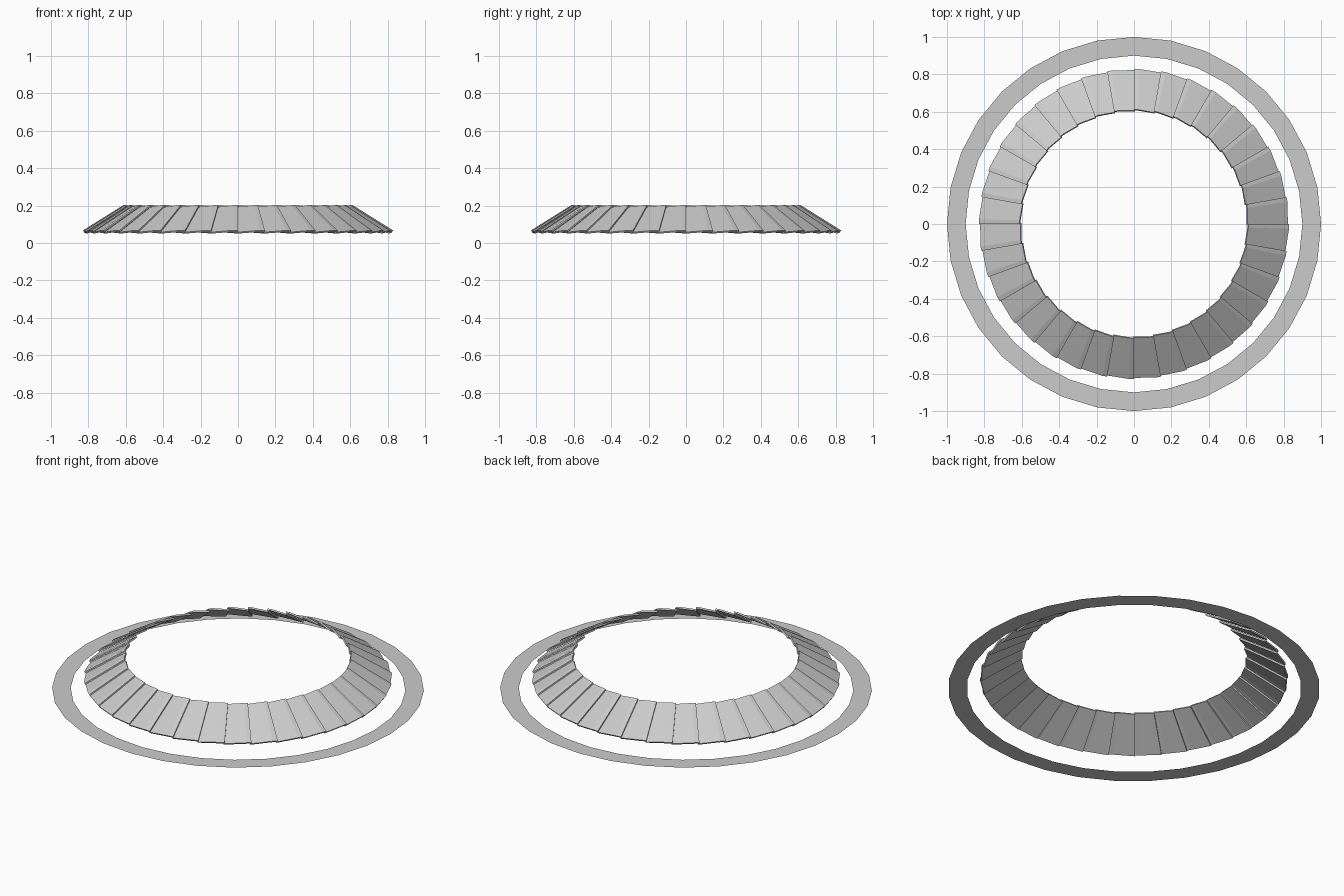
import bpy, bmesh
from math import radians, cos, sin, pi

if "Cube" in bpy.data.objects:
    bpy.data.objects.remove(bpy.data.objects["Cube"])

RING_SIDES = 32
BLADES = 36


def make_object(name, bm):
    bmesh.ops.recalc_face_normals(bm, faces=bm.faces)
    mesh = bpy.data.meshes.new(name)
    bm.to_mesh(mesh)
    bm.free()
    obj = bpy.data.objects.new(name, mesh)
    bpy.context.collection.objects.link(obj)
    return obj


# Flat outer ring lying on the ground
bm = bmesh.new()
loops = []
for r in (0.9, 1.0):
    loops.append([bm.verts.new((r * cos(2 * pi * i / RING_SIDES),
                                r * sin(2 * pi * i / RING_SIDES), 0))
                  for i in range(RING_SIDES)])
inner, outer = loops
for i in range(RING_SIDES):
    j = (i + 1) % RING_SIDES
    bm.faces.new((inner[i], outer[i], outer[j], inner[j]))
make_object("ground_ring", bm)
for f in bpy.data.objects["ground_ring"].data.polygons:
    if f.normal.z < 0:
        f.flip()

# Sloping, tilted blades that overlap like shingles
OUTER, INNER = (0.818, 0.05), (0.601, 0.185)    # radius, height
NORMAL = (0.53, 0.85)                           # outward from the slope
# cross-section: (angle in degrees, lift along the normal)
SECTION = [(-10.4, 0.0), (-1.8, 0.011), (0.0, 0.012),
           (0.0, 0.020), (-1.8, 0.021), (-10.4, 0.009)]

bm = bmesh.new()
for b in range(BLADES):
    ends = []
    for radius, height in (OUTER, INNER):
        end = []
        for angle, lift in SECTION:
            a = radians(angle) + 2 * pi * b / BLADES
            r = radius + lift * NORMAL[0]
            end.append(bm.verts.new((r * cos(a), r * sin(a),
                                     height + lift * NORMAL[1])))
        ends.append(end)
    low, high = ends
    n = len(SECTION)
    for i in range(n):
        j = (i + 1) % n
        bm.faces.new((low[i], low[j], high[j], high[i]))
    # end caps split into quads
    for e in ends:
        bm.faces.new((e[0], e[1], e[4], e[5]))
        bm.faces.new((e[1], e[2], e[3], e[4]))
make_object("blade_ring", bm)
